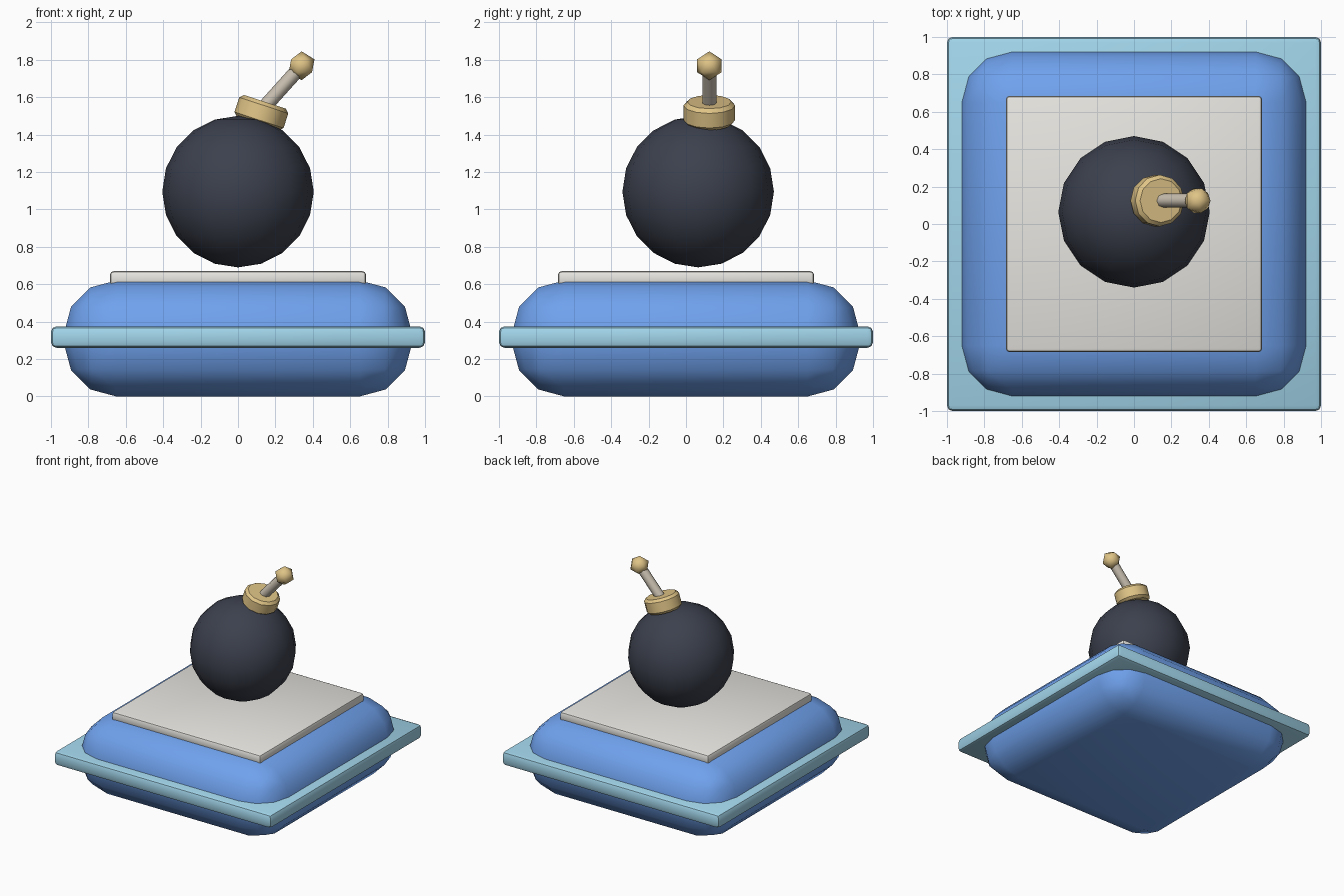
import bpy, bmesh, math
from mathutils import Matrix, Vector

if "Cube" in bpy.data.objects:
    bpy.data.objects.remove(bpy.data.objects["Cube"])


def material(name, rgb):
    m = bpy.data.materials.new(name)
    m.diffuse_color = (*rgb, 1)
    m.use_nodes = True
    m.node_tree.nodes["Principled BSDF"].inputs["Base Color"].default_value = m.diffuse_color
    return m


def finish(bm, name, mat, matrix=Matrix(), angle=40):
    """Turn a bmesh into a smooth-shaded object with sharp edges kept."""
    bmesh.ops.recalc_face_normals(bm, faces=bm.faces)
    mesh = bpy.data.meshes.new(name)
    bm.to_mesh(mesh)
    bm.free()
    mesh.transform(matrix)
    obj = bpy.data.objects.new(name, mesh)
    bpy.context.collection.objects.link(obj)
    mesh.materials.append(mat)
    bpy.ops.object.select_all(action='DESELECT')
    obj.select_set(True)
    bpy.context.view_layer.objects.active = obj
    bpy.ops.object.shade_smooth_by_angle(angle=math.radians(angle))
    return obj


def slab(name, half, z0, z1, bevel, segments, mat):
    """Square slab with rounded edges."""
    bm = bmesh.new()
    bmesh.ops.create_cube(bm, size=1)
    bmesh.ops.transform(bm, verts=bm.verts,
                        matrix=Matrix.Diagonal((2 * half, 2 * half, z1 - z0, 1)))
    bmesh.ops.bevel(bm, geom=bm.edges[:], offset=bevel, segments=segments,
                    profile=0.5, affect='EDGES')
    return finish(bm, name, mat, Matrix.Translation((0, 0, (z0 + z1) / 2)))


def rod(name, start, end, radius, sides, mat, bevel=0):
    """Cylinder running from start to end, optionally chamfered at the rims."""
    a, b = Vector(start), Vector(end)
    bm = bmesh.new()
    bmesh.ops.create_cone(bm, cap_ends=True, segments=sides, radius1=radius,
                          radius2=radius, depth=(b - a).length)
    if bevel:
        rims = [e for e in bm.edges if abs(e.verts[0].co.z - e.verts[1].co.z) < 1e-5]
        bmesh.ops.bevel(bm, geom=rims, offset=bevel, segments=1, affect='EDGES')
    tilt = math.atan2(b.x - a.x, b.z - a.z)
    matrix = Matrix.Translation((a + b) / 2) @ Matrix.Rotation(tilt, 4, 'Y')
    return finish(bm, name, mat, matrix, 46 if not bevel else 40)


blue = material("cushion_blue", (0.16, 0.36, 0.85))
light_blue = material("trim_blue", (0.36, 0.67, 0.83))
white = material("panel_white", (0.80, 0.79, 0.75))
dark = material("bomb_dark", (0.045, 0.052, 0.075))
gold = material("brass", (0.74, 0.55, 0.24))
cord = material("fuse_cord", (0.58, 0.52, 0.43))

# Cushion base, surrounding trim and top panel
slab("cushion", 0.93, 0, 0.62, 0.28, 3, blue)
slab("cushion_trim", 1.0, 0.26, 0.375, 0.03, 2, light_blue)
slab("top_panel", 0.685, 0.59, 0.67, 0.02, 2, white)

# Floating round bomb body
bm = bmesh.new()
bmesh.ops.create_uvsphere(bm, u_segments=16, v_segments=10, radius=0.405)
finish(bm, "bomb_body", dark, Matrix.Translation((0, 0.065, 1.095)))

# Tilted cap, fuse and tip
rod("bomb_cap", (0.106, 0.125, 1.459), (0.144, 0.125, 1.575), 0.138, 12, gold, 0.02)
rod("fuse", (0.13, 0.125, 1.535), (0.34, 0.125, 1.768), 0.038, 8, cord)
bm = bmesh.new()
bmesh.ops.create_icosphere(bm, subdivisions=1, radius=0.077)
finish(bm, "fuse_tip", gold, Matrix.Translation((0.34, 0.125, 1.768)), 50)
